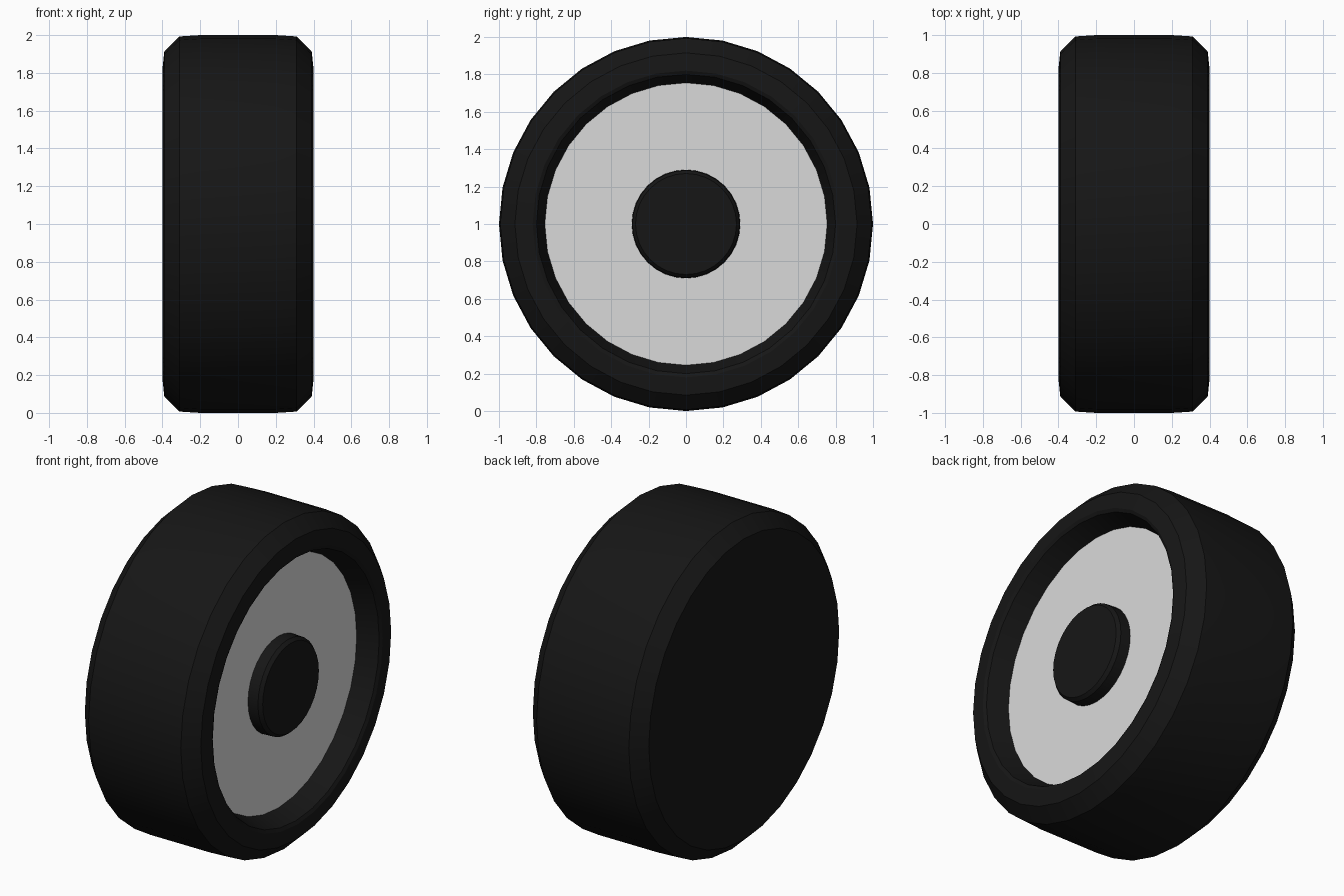
import bpy, bmesh, math
from mathutils import Vector

cube = bpy.data.objects.get("Cube")
if cube:
    bpy.data.objects.remove(cube, do_unlink=True)

SIDES = 32


def material(name, value):
    mat = bpy.data.materials.new(name)
    mat.use_nodes = True
    color = (value, value, value, 1)
    mat.diffuse_color = color
    mat.node_tree.nodes["Principled BSDF"].inputs["Base Color"].default_value = color
    return mat


def lathe(name, profile, mat, cap_start=False, cap_end=False):
    """Spin (x, radius) points around the axle, capping the ends on request."""
    bm = bmesh.new()
    rings = []
    for x, r in profile:
        angles = [math.tau * i / SIDES for i in range(SIDES)]
        rings.append([bm.verts.new((x, r * math.sin(a), r * math.cos(a))) for a in angles])
    for a, b in zip(rings, rings[1:]):
        for i in range(SIDES):
            j = (i + 1) % SIDES
            bm.faces.new((a[i], b[i], b[j], a[j]))
    if cap_start:
        bm.faces.new(rings[0])
    if cap_end:
        bm.faces.new(rings[-1])
    bm.normal_update()
    # Rings advance towards +x, so the end caps face outwards along the axle
    for cap, side in ((rings[0], -1), (rings[-1], 1)):
        for f in bm.faces:
            if len(f.verts) == SIDES and cap[0] in f.verts and f.normal.x * side < 0:
                f.normal_flip()
    for f in bm.faces:
        if len(f.verts) == 4:
            # Barrel faces point away from the middle of the tyre section
            c = f.calc_center_median()
            radial = Vector((0, c.y, c.z)).normalized()
            section = Vector((0.1, 0, 0)) + radial * core_radius
            if f.normal.dot(c - section) < 0:
                f.normal_flip()
    mesh = bpy.data.meshes.new(name)
    bm.to_mesh(mesh)
    bm.free()
    mesh.materials.append(mat)
    obj = bpy.data.objects.new(name, mesh)
    bpy.context.collection.objects.link(obj)
    obj.location.z = 1
    bpy.ops.object.select_all(action="DESELECT")
    obj.select_set(True)
    bpy.context.view_layer.objects.active = obj
    bpy.ops.object.shade_smooth_by_angle(angle=math.radians(30))
    return obj


rubber = material("black rubber", 0.008)
metal = material("light grey metal", 0.7)

# Tyre: symmetric shoulders, closed back, sloped recess on the outer side
shoulder = [(0.2, 1.0), (0.31, 0.993), (0.39, 0.915), (0.4, 0.82)]
core_radius = 0.87
lathe("tyre", [(-x, r) for x, r in reversed(shoulder)] + shoulder
      + [(0.39, 0.8), (0.27, 0.755)], rubber, cap_start=True)

# Wheel disc at the bottom of the recess
core_radius = 0
lathe("wheel_disc", [(0.27, 0.755)], metal, cap_end=True)

# Raised hub cap with a softened edge
lathe("hub_cap", [(0.27, 0.29), (0.335, 0.287), (0.355, 0.27)], rubber, cap_end=True)
